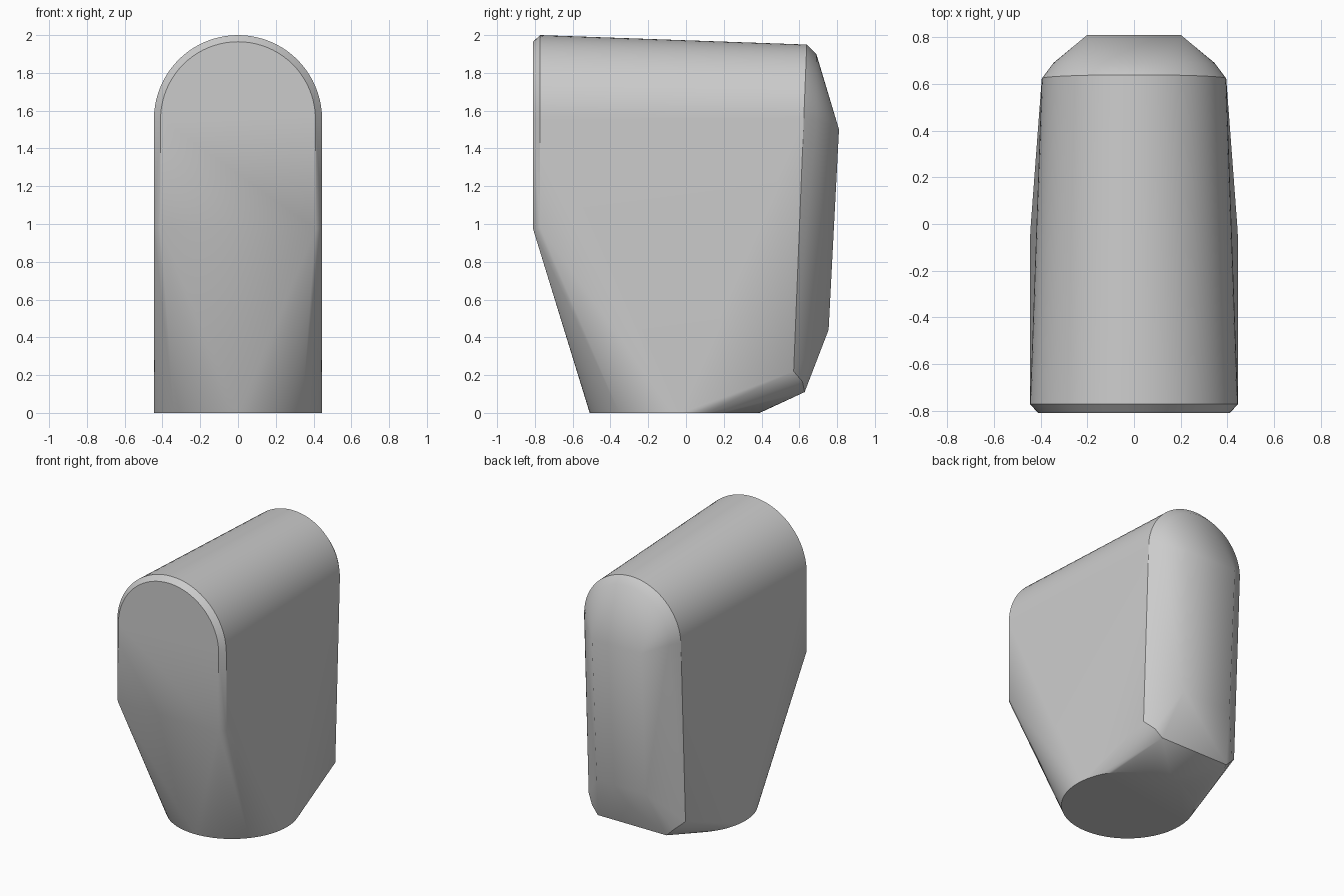
import bpy
import bmesh
from math import pi, sin, cos, radians

cube = bpy.data.objects.get("Cube")
if cube:
    bpy.data.objects.remove(cube, do_unlink=True)

SPRING = 1.555      # height where the arches start to curve
SEGMENTS = 40


def arch(radius, y_at):
    """Half-circle of points; y_at gives the depth for a height."""
    points = []
    for i in range(SEGMENTS + 1):
        a = pi * i / SEGMENTS
        z = SPRING + radius * sin(a)
        points.append((radius * cos(a), y_at(z), z))
    return points


def pair(x, y, z):
    return [(x, y, z), (-x, y, z)]


def rear_lean(z):
    return 0.57 + (z - 0.22) * 0.04


# Front plate and its chamfered rim
points = arch(0.41, lambda z: -0.81) + pair(0.41, -0.81, 0.975)
points += arch(0.445, lambda z: -0.772) + pair(0.445, -0.772, 0.98)

# Rear rim, second step of the rear chamfer, and narrow rear panel
points += arch(0.395, rear_lean) + pair(0.395, 0.57, 0.22)
points += arch(0.345, lambda z: 0.69)
points += pair(0.2, 0.81, 1.5) + pair(0.2, 0.755, 0.44)

# Cut lower rear corners
points += pair(0.335, 0.617, 0.165) + pair(0.28, 0.628, 0.11)

# Round foot
for i in range(2 * SEGMENTS):
    a = pi * i / SEGMENTS
    points.append((0.445 * cos(a), -0.06 + 0.45 * sin(a), 0))

# Skin stretched over all the profiles
bm = bmesh.new()
for p in points:
    bm.verts.new(p)
hull = bmesh.ops.convex_hull(bm, input=bm.verts[:])
spare = {v for v in hull["geom_interior"] + hull["geom_unused"]
         if isinstance(v, bmesh.types.BMVert)}
bmesh.ops.delete(bm, geom=list(spare), context="VERTS")
bmesh.ops.dissolve_limit(bm, angle_limit=radians(0.3),
                         verts=bm.verts[:], edges=bm.edges[:])
bmesh.ops.recalc_face_normals(bm, faces=bm.faces[:])
mesh = bpy.data.meshes.new("body")
bm.to_mesh(mesh)
bm.free()

body = bpy.data.objects.new("body", mesh)
bpy.context.collection.objects.link(body)

# Plain grey finish
grey = bpy.data.materials.new("plain grey")
grey.use_nodes = True
colour = (0.6, 0.6, 0.6, 1)
grey.diffuse_color = colour
grey.node_tree.nodes["Principled BSDF"].inputs["Base Color"].default_value = colour
mesh.materials.append(grey)

bpy.ops.object.select_all(action="DESELECT")
body.select_set(True)
bpy.context.view_layer.objects.active = body
bpy.ops.object.shade_smooth_by_angle(angle=radians(30))
